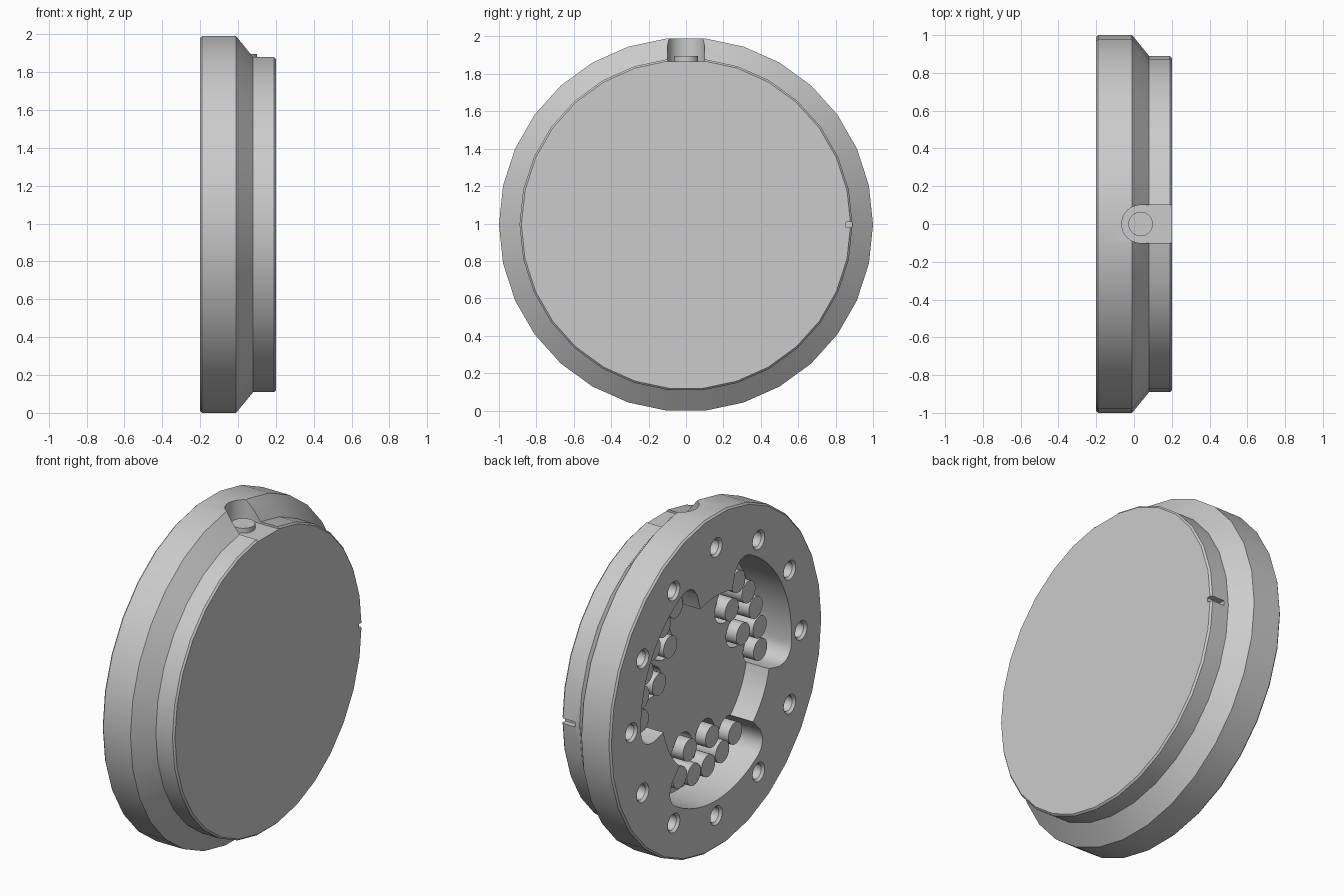
import bpy
import bmesh
from math import sin, cos, pi, radians, sqrt

if "Cube" in bpy.data.objects:
    bpy.data.objects.remove(bpy.data.objects["Cube"])

CZ = 0.9945  # height of the disc axis

grey = bpy.data.materials.new("plain grey")
grey.use_nodes = True
grey.diffuse_color = (0.6, 0.6, 0.6, 1)
grey.node_tree.nodes["Principled BSDF"].inputs["Base Color"].default_value = (0.6, 0.6, 0.6, 1)


def lathe(bm, profile, sides, y=0.0, z=0.0):
    """Closed solid turned about an axis along x; profile holds (x, radius)."""
    rings = []
    for x, r in profile:
        rings.append([bm.verts.new((x, y + r * cos(2 * pi * k / sides),
                                    CZ + z + r * sin(2 * pi * k / sides)))
                      for k in range(sides)])
    for a, b in zip(rings, rings[1:]):
        for k in range(sides):
            n = (k + 1) % sides
            bm.faces.new((a[k], a[n], b[n], b[k]))
    bm.faces.new(rings[0])
    bm.faces.new(rings[-1])


def prism(bm, outline, lo, hi, place):
    """Extrude a 2D outline from lo to hi; place maps (u, v, t) to 3D."""
    ends = [[bm.verts.new(place(u, v, t)) for u, v in outline] for t in (lo, hi)]
    count = len(outline)
    for k in range(count):
        n = (k + 1) % count
        bm.faces.new((ends[0][k], ends[0][n], ends[1][n], ends[1][k]))
    bm.faces.new(ends[0])
    bm.faces.new(ends[1])


def along_x(u, v, t):
    return (t, u, CZ + v)


def along_z(u, v, t):
    return (u, v, t)


def finish(bm, name):
    bmesh.ops.recalc_face_normals(bm, faces=bm.faces[:])
    mesh = bpy.data.meshes.new(name)
    bm.to_mesh(mesh)
    bm.free()
    obj = bpy.data.objects.new(name, mesh)
    bpy.context.collection.objects.link(obj)
    mesh.materials.append(grey)
    return obj


def activate(obj):
    bpy.ops.object.select_all(action='DESELECT')
    obj.select_set(True)
    bpy.context.view_layer.objects.active = obj


def cut(obj, bm, name):
    cutter = finish(bm, name)
    cutter.hide_render = True
    mod = obj.modifiers.new(name, 'BOOLEAN')
    mod.operation = 'DIFFERENCE'
    mod.solver = 'EXACT'
    mod.object = cutter
    activate(obj)
    bpy.ops.object.modifier_apply(modifier=mod.name)
    bpy.data.objects.remove(cutter)


# Stepped disc body with bevelled rims
bm = bmesh.new()
lathe(bm, [(-0.2, 0.99), (-0.19, 1.0), (-0.01, 1.0), (0.08, 0.89),
           (0.19, 0.89), (0.2, 0.88)], 30)
body = finish(bm, "disc_body")

# Round recess in the back face
bm = bmesh.new()
lathe(bm, [(-0.3, 0.51), (-0.05, 0.51)], 64)
cut(body, bm, "recess_cutter")

# Three curved pockets whose inner edge follows the pins
PINS = [(0.56, a) for a in (-35, -21, -7, 7, 21, 35)] + [(0.41, -15), (0.41, 15)]
LOBE, MID, CAP, BEND = 0.09, 0.61, 0.1, 33.5
CENTRES = (30, 150, 270)


def circle_hit(r, size, delta, sign):
    """Distance at which a ray meets a circle, or None if it misses."""
    d = radians(delta)
    under = size ** 2 - (r * sin(d)) ** 2
    return r * cos(d) + sign * sqrt(under) if under > 0 else None


def pocket_edges(angle):
    over = max(0, abs(angle) - BEND)
    outer = circle_hit(MID, CAP, over, 1)
    inner = circle_hit(MID, CAP, over, -1)
    for r, a in PINS:
        hit = circle_hit(r, LOBE, angle - a, -1)
        if hit is not None:
            inner = min(inner, hit)
    return inner, outer


angles = [-42.9 + 85.8 * k / 60 for k in range(61)]
bm = bmesh.new()
for centre in CENTRES:
    polar = [(a, pocket_edges(a)[1]) for a in angles]
    polar += [(a, pocket_edges(a)[0]) for a in reversed(angles)]
    outline = [(r * cos(radians(centre + a)), r * sin(radians(centre + a))) for a, r in polar]
    prism(bm, outline, -0.3, 0.05, along_x)
cut(body, bm, "pocket_cutter")

# Ring of twelve countersunk bolt holes
bm = bmesh.new()
for k in range(12):
    a = k * pi / 6
    lathe(bm, [(-0.21, 0.065), (-0.185, 0.045), (0.16, 0.045), (0.19, 0.01)],
          20, 0.8 * cos(a), 0.8 * sin(a))
cut(body, bm, "hole_cutter")

# Round-ended slot at the top
bm = bmesh.new()
arc = [(0.035 + 0.1 * cos(pi / 2 + pi * k / 16), 0.1 * sin(pi / 2 + pi * k / 16))
       for k in range(17)]
prism(bm, arc + [(0.3, -0.1), (0.3, 0.1)], 1.866, 2.2, along_z)
cut(body, bm, "slot_cutter")

# Small index notch in the front rim
bm = bmesh.new()
prism(bm, [(0.855, -0.015), (0.95, -0.015), (0.95, 0.015), (0.855, 0.015)],
      0.11, 0.3, along_x)
cut(body, bm, "notch_cutter")

# Pins standing in the pockets
bm = bmesh.new()
for centre in CENTRES:
    for r, a in PINS:
        t = radians(centre + a)
        lathe(bm, [(-0.1, 0.065), (0.06, 0.065)], 20, r * cos(t), r * sin(t))
pins = finish(bm, "contact_pins")

# Button in the top slot
bm = bmesh.new()
ring = [(0.035 + 0.065 * cos(2 * pi * k / 24), 0.065 * sin(2 * pi * k / 24)) for k in range(24)]
prism(bm, ring, 1.85, 1.895, along_z)
button = finish(bm, "slot_button")

for obj in (body, pins, button):
    activate(obj)
    bpy.ops.object.shade_smooth_by_angle(angle=radians(30))
